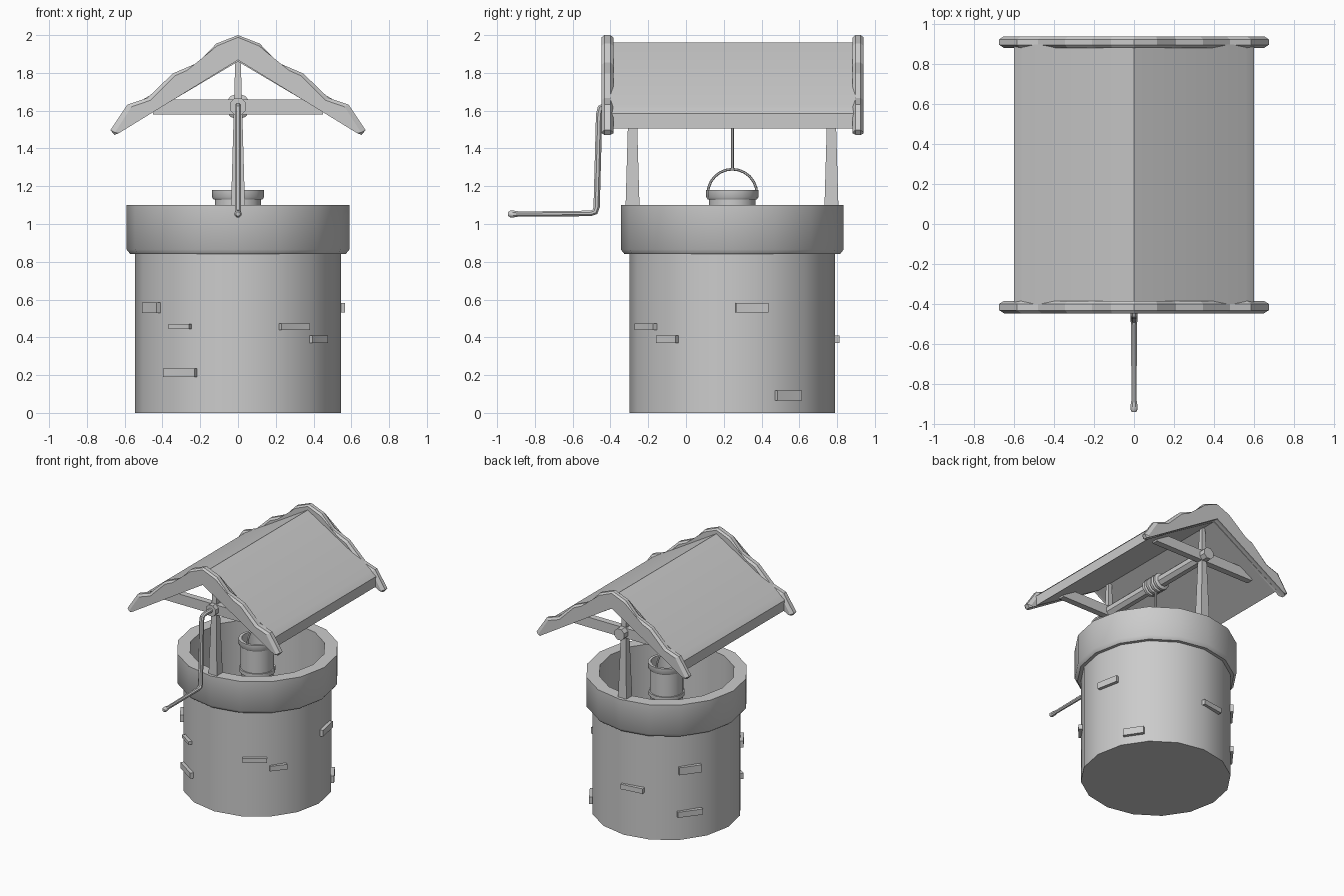
import bpy, bmesh, math
from mathutils import Vector, Matrix

if "Cube" in bpy.data.objects:
    bpy.data.objects.remove(bpy.data.objects["Cube"])

CY = 0.245  # centre of the well shaft along y


def finish(name, bm, angle=40):
    bmesh.ops.recalc_face_normals(bm, faces=bm.faces)
    me = bpy.data.meshes.new(name)
    bm.to_mesh(me)
    bm.free()
    ob = bpy.data.objects.new(name, me)
    bpy.context.collection.objects.link(ob)
    if angle:
        bpy.ops.object.select_all(action='DESELECT')
        ob.select_set(True)
        bpy.context.view_layer.objects.active = ob
        bpy.ops.object.shade_smooth_by_angle(angle=math.radians(angle))
    return ob


def lathe(name, profile, n):
    """Revolve (radius, z) points around the shaft axis, capping both ends."""
    bm = bmesh.new()
    rings = [[bm.verts.new((r * math.cos(2 * math.pi * i / n),
                            CY + r * math.sin(2 * math.pi * i / n), z))
              for i in range(n)] for r, z in profile]
    for a, b in zip(rings, rings[1:]):
        for i in range(n):
            j = (i + 1) % n
            bm.faces.new((a[i], a[j], b[j], b[i]))
    bm.faces.new(rings[0])
    bm.faces.new(rings[-1])
    return finish(name, bm)


def extrude_xz(name, sections, angle=None):
    """Join matching x-z outlines placed at different y; caps on both ends."""
    bm = bmesh.new()
    loops = [[bm.verts.new((x, y, z)) for x, z in pts] for y, pts in sections]
    n = len(loops[0])
    for a, b in zip(loops, loops[1:]):
        for i in range(n):
            j = (i + 1) % n
            bm.faces.new((a[i], a[j], b[j], b[i]))
    bm.faces.new(loops[0])
    bm.faces.new(loops[-1])
    bmesh.ops.triangulate(bm, faces=[f for f in bm.faces if len(f.verts) > 4])
    return finish(name, bm, angle)


def box(name, centre, size, turn=0, taper=1):
    bm = bmesh.new()
    bmesh.ops.create_cube(bm, size=1)
    for v in bm.verts:
        k = taper if v.co.z > 0 else 1
        v.co = Vector((v.co.x * size[0] * k, v.co.y * size[1] * k, v.co.z * size[2]))
    bm.transform(Matrix.Translation(centre) @ Matrix.Rotation(turn, 4, 'Z'))
    return finish(name, bm, None)


def tube(name, path, radii, n=8):
    """Round tube along a path lying in the y-z plane."""
    bm = bmesh.new()
    pts = [Vector((0, y, z)) for y, z in path]
    if isinstance(radii, float):
        radii = [radii] * len(pts)
    rings = []
    for i, p in enumerate(pts):
        d = (pts[min(i + 1, len(pts) - 1)] - pts[max(i - 1, 0)]).normalized()
        side = Vector((1, 0, 0))
        up = d.cross(side)
        rings.append([bm.verts.new(p + radii[i] * (side * math.cos(t) + up * math.sin(t)))
                      for t in [2 * math.pi * (k + .5) / n for k in range(n)]])
    for a, b in zip(rings, rings[1:]):
        for k in range(n):
            m = (k + 1) % n
            bm.faces.new((a[k], a[m], b[m], b[k]))
    bm.faces.new(rings[0])
    bm.faces.new(rings[-1])
    return finish(name, bm)


def mirror(half):
    """Mirror an x-z polyline that starts at x = 0."""
    return [(-x, z) for x, z in reversed(half[1:])] + half


# Stone shaft with overhanging rim, hollow inside
lathe("well_wall", [(.545, 0), (.545, .84), (.57, .84), (.59, .865), (.59, 1.1),
                    (.495, 1.1), (.495, .04)], 16)

# Raised stones: angle, height, width, thickness in z
stones = [(213, .557, .14, .055), (236, .457, .13, .025), (303, .457, .18, .035),
          (321, .39, .13, .04), (236, .212, .2, .045), (11, .557, .175, .05),
          (33, .092, .155, .055), (98, .39, .18, .04), (143, .557, .17, .06),
          (143, .21, .19, .045)]
for i, (deg, z, w, h) in enumerate(stones):
    t = math.radians(deg)
    box(f"stone_{i + 1}", (.535 * math.cos(t), CY + .535 * math.sin(t), z), (.05, w, h), t)

# Posts and tie beams
for label, y in (("front", -.283), ("back", .77)):
    box(f"{label}_post", (0, y, 1.475), (.074, .074, .77), 0, .4)
    box(f"{label}_tie_beam", (0, y, 1.62), (.9, .05, .08))

# Roof slab
top = mirror([(0, 1.96), (.56, 1.625), (.6, 1.585), (.6, 1.505)])
under = [(.6, 1.505), (0, 1.86), (-.6, 1.505)]
outline = top[1:-1] + under
extrude_xz("roof", [(-.4, outline), (.9, outline)], 30)

# Wavy gable boards, one edge slightly shrunk as a bevel
wave = mirror([(0, 2), (.115, 1.955), (.21, 1.855), (.345, 1.797),
               (.48, 1.667), (.585, 1.632), (.675, 1.497)])
board = wave + [(.655, 1.472), (0, 1.868), (-.655, 1.472)]
small = [(x * .965, z - .012 if z > 1.49 and x else z + .008 * (x != 0) - .012 * (z > 1.9))
         for x, z in board]
extrude_xz("front_gable_board", [(-.447, small), (-.432, board), (-.4, board), (-.385, small)])
extrude_xz("back_gable_board", [(.882, small), (.897, board), (.925, board), (.94, small)])

# Axle with wound rope
tube("axle", [(-.345, 1.622), (.845, 1.622)], .047)
for i in range(4):
    y = CY - .06 + i * .04
    tube(f"rope_coil_{i + 1}", [(y - .02, 1.622), (y - .01, 1.622), (y + .01, 1.622),
                                (y + .02, 1.622)], [.055, .068, .068, .055], 10)
tube("rope", [(CY, 1.6), (CY, 1.29)], .008, 6)

# Crank with swollen grip end
tube("crank", [(-.33, 1.625), (-.43, 1.625), (-.452, 1.615), (-.46, 1.58), (-.473, 1.09),
               (-.482, 1.064), (-.505, 1.056), (-.88, 1.053), (-.91, 1.053), (-.93, 1.053),
               (-.942, 1.053)],
     [.018] * 6 + [.016, .014, .019, .019, .012])

# Bucket with bands, hollow inside, and its arched handle
lathe("bucket", [(.115, .88), (.125, .92), (.132, .92), (.132, .95), (.123, .95), (.123, 1.13),
                 (.13, 1.13), (.138, 1.142), (.138, 1.18), (.115, 1.18), (.108, .9)], 16)
arc = [math.pi * i / 12 for i in range(13)]
tube("bucket_handle", [(CY - .13 * math.cos(t), 1.16 + .13 * math.sin(t)) for t in arc], .007, 6)
